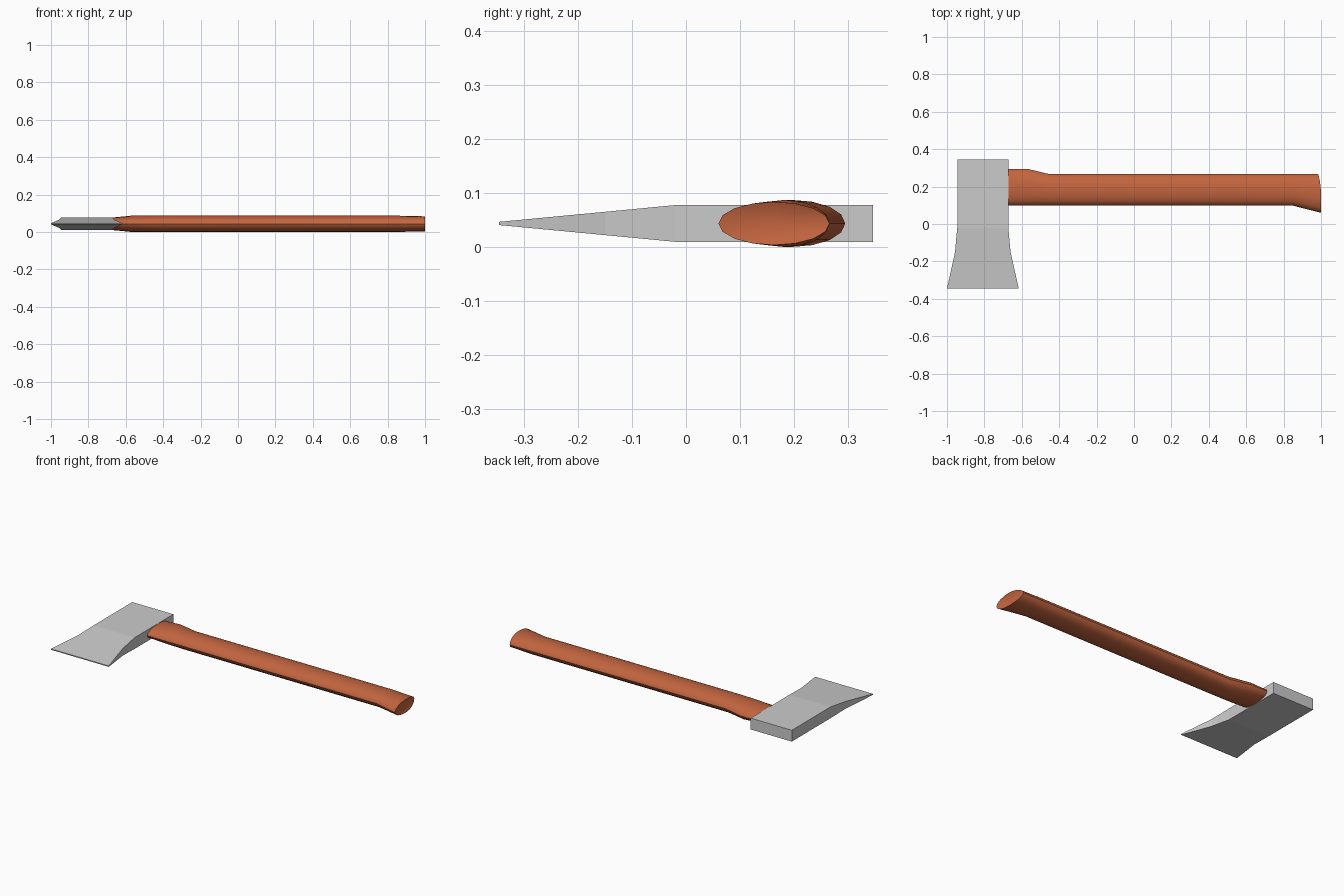
import bpy, math

if "Cube" in bpy.data.objects:
    bpy.data.objects.remove(bpy.data.objects["Cube"])

CZ = 0.0435  # mid-height of the axe lying flat


def make_object(name, verts, faces):
    mesh = bpy.data.meshes.new(name)
    mesh.from_pydata(verts, [], faces)
    mesh.update()
    obj = bpy.data.objects.new(name, mesh)
    bpy.context.collection.objects.link(obj)
    return obj


def bridge(rings, n):
    return [(r * n + i, r * n + (i + 1) % n, (r + 1) * n + (i + 1) % n, (r + 1) * n + i)
            for r in range(rings - 1) for i in range(n)]


# Axe head: rectangular sections from the poll to the cutting edge
# (y, x left, x right, half thickness)
head_sections = [
    (0.346, -0.945, -0.672, 0.034),
    (-0.02, -0.945, -0.672, 0.034),
    (-0.15, -0.957, -0.660, 0.0216),
    (-0.346, -1.0, -0.616, 0.003),
]
verts = []
for y, x0, x1, h in head_sections:
    verts += [(x0, y, CZ - h), (x1, y, CZ - h), (x1, y, CZ + h), (x0, y, CZ + h)]
last = len(verts)
faces = bridge(len(head_sections), 4)
faces += [(3, 2, 1, 0), tuple(range(last - 4, last))]
make_object("axe_head", verts, faces)

# Handle: elliptical sections swept along x
# (x, y low, y high, half thickness, setback of the y-high side)
N = 16
handle_sections = [
    (-0.676, 0.098, 0.295, 0.033, 0.0),
    (-0.57, 0.098, 0.295, 0.0435, 0.0),
    (-0.45, 0.098, 0.266, 0.0435, 0.0),
    (0.85, 0.098, 0.266, 0.0435, 0.0),
    (1.0, 0.06, 0.266, 0.0400, 0.015),
]
verts = []
for x, y0, y1, h, back in handle_sections:
    for i in range(N):
        a = 2 * math.pi * i / N
        c = math.cos(a)
        verts.append((x - back * max(c, 0) ** 2, (y0 + y1) / 2 + c * (y1 - y0) / 2,
                      CZ + h * math.sin(a)))
faces = bridge(len(handle_sections), N)
faces.append(tuple(reversed(range(N))))
# Slightly dished butt end
verts.append((0.982, 0.163, CZ))
base = (len(handle_sections) - 1) * N
faces += [(base + i, base + (i + 1) % N, len(verts) - 1) for i in range(N)]
handle = make_object("handle", verts, faces)

wood = bpy.data.materials.new("wood")
wood.diffuse_color = (0.55, 0.13, 0.05, 1)
wood.use_nodes = True
wood.node_tree.nodes["Principled BSDF"].inputs["Base Color"].default_value = wood.diffuse_color
handle.data.materials.append(wood)

bpy.context.view_layer.objects.active = handle
handle.select_set(True)
bpy.ops.object.shade_smooth_by_angle(angle=math.radians(40))

# Outward normals
import bmesh
for obj in bpy.data.objects:
    bm = bmesh.new()
    bm.from_mesh(obj.data)
    bmesh.ops.recalc_face_normals(bm, faces=bm.faces)
    bm.to_mesh(obj.data)
    bm.free()
